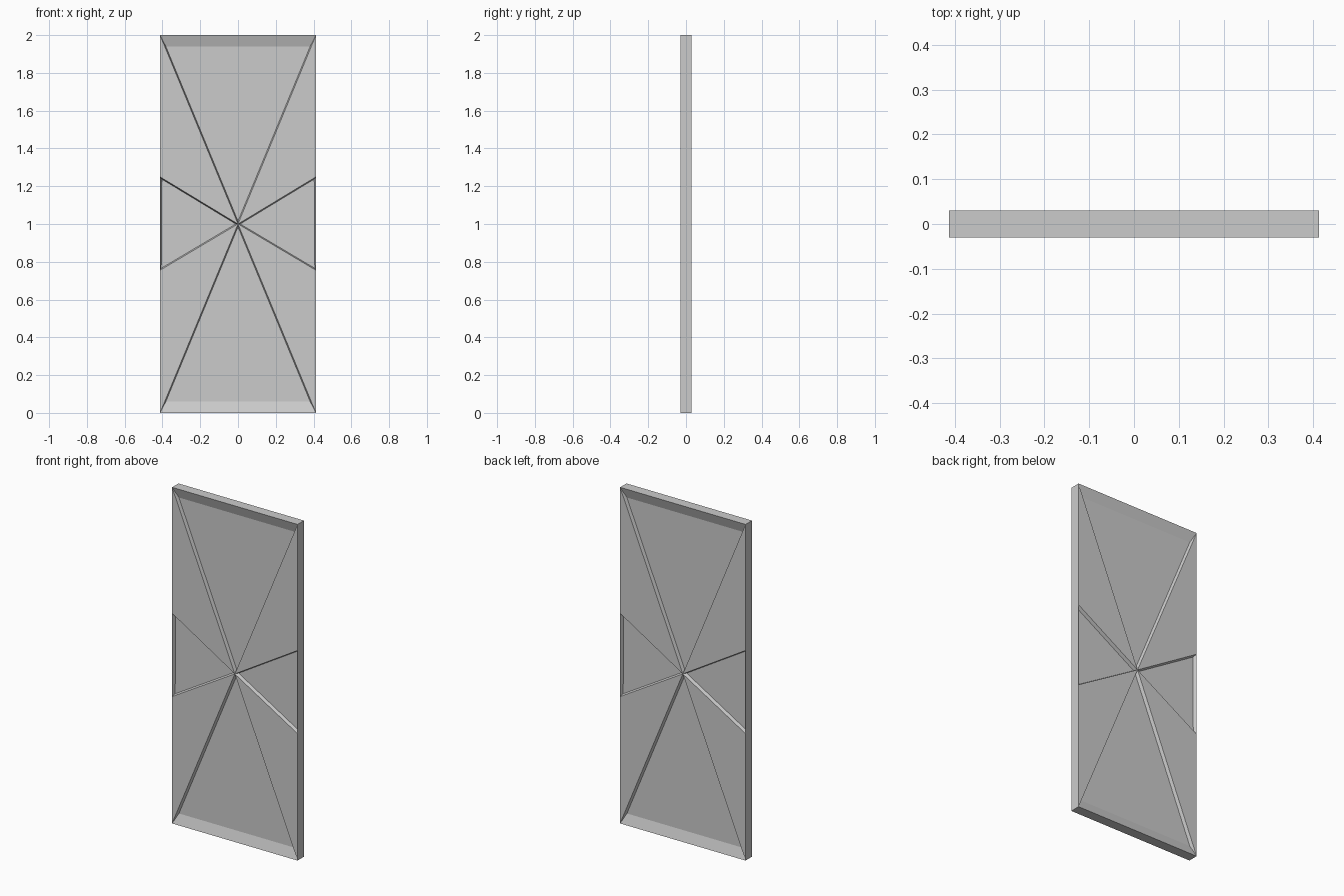
import bpy, bmesh
from mathutils import Vector

if "Cube" in bpy.data.objects:
    bpy.data.objects.remove(bpy.data.objects["Cube"])

W, H, T = 0.413, 2.0, 0.03      # half width, height, half thickness
DEPTH = 0.02                    # depth of the recessed wedges
WALL = 0.006                    # width of the steep walls
rim = [(-W, 0), (W, 0), (W, 0.755), (W, 1.25), (W, H), (-W, H), (-W, 1.25), (-W, 0.755)]
centre = Vector((0, 1.0))


def inset_wedge(a, b, base_inset):
    """Floor triangle of a wedge: side walls inset by WALL, base by base_inset."""
    a, b = Vector(a), Vector(b)
    u, v = (a - centre).normalized(), (b - centre).normalized()
    k = WALL / abs(u.x * v.y - u.y * v.x)
    apex = centre + (u + v) * k
    mid = (a + b) / 2
    dist = (mid - centre).length

    def along(d):
        n = (mid - centre).normalized()
        return apex + d * ((dist - base_inset - (apex - centre).dot(n)) / d.dot(n))
    return apex, along(u), along(v)


bm = bmesh.new()
loops = []
for side in (-1, 1):
    outer = [bm.verts.new((x, side * T, z)) for x, z in rim]
    hub = bm.verts.new((0, side * T, 1.0))
    loops.append(outer)
    for i in range(8):
        j = (i + 1) % 8
        tri = [hub, outer[i], outer[j]]
        if i in (1, 3, 5, 7):
            bm.faces.new(tri)          # flush corner wedges
            continue
        # recessed wedges, with a broad slope at top and bottom
        base = 0.06 if i in (0, 4) else 0.008
        floor = [bm.verts.new((p.x, side * (T - DEPTH), p.y))
                 for p in inset_wedge(rim[i], rim[j], base)]
        bm.faces.new(floor)
        for k in range(3):
            n = (k + 1) % 3
            bm.faces.new((tri[k], tri[n], floor[n], floor[k]))

# door edges
for i in range(8):
    j = (i + 1) % 8
    bm.faces.new((loops[0][i], loops[0][j], loops[1][j], loops[1][i]))
bmesh.ops.recalc_face_normals(bm, faces=bm.faces)

mesh = bpy.data.meshes.new("door_panel")
bm.to_mesh(mesh)
bm.free()
bpy.context.collection.objects.link(bpy.data.objects.new("door_panel", mesh))
